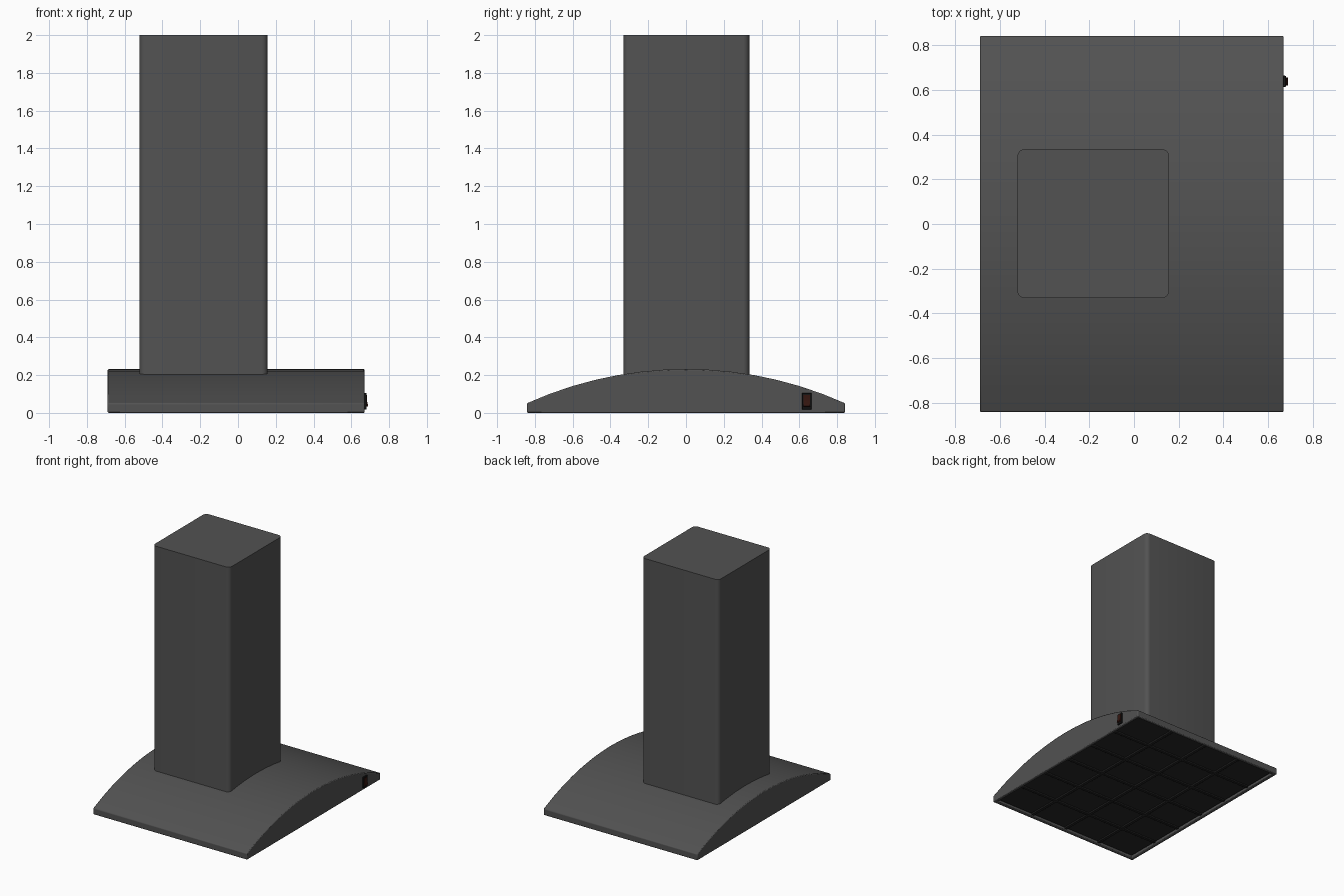
import bpy, bmesh, math

if "Cube" in bpy.data.objects:
    bpy.data.objects.remove(bpy.data.objects["Cube"])


def material(name, rgb):
    m = bpy.data.materials.new(name)
    m.diffuse_color = (*rgb, 1)
    m.use_nodes = True
    m.node_tree.nodes["Principled BSDF"].inputs["Base Color"].default_value = m.diffuse_color
    return m


STEEL = material("dark_steel", (0.085, 0.085, 0.085))
MESH = material("filter_black", (0.02, 0.02, 0.02))
BLACK = material("switch_black", (0.008, 0.008, 0.008))
RED = material("rocker_dark_red", (0.035, 0.008, 0.005))


def finish(bm, name, mat, bevel=0, segments=2):
    bmesh.ops.recalc_face_normals(bm, faces=bm.faces)
    me = bpy.data.meshes.new(name)
    bm.to_mesh(me)
    bm.free()
    ob = bpy.data.objects.new(name, me)
    bpy.context.collection.objects.link(ob)
    me.materials.append(mat)
    if bevel:
        mod = ob.modifiers.new("Bevel", 'BEVEL')
        mod.width, mod.segments = bevel, segments
        mod.limit_method, mod.angle_limit = 'ANGLE', math.radians(35)
    bpy.ops.object.select_all(action='DESELECT')
    ob.select_set(True)
    bpy.context.view_layer.objects.active = ob
    bpy.ops.object.shade_smooth_by_angle(angle=math.radians(35))
    return ob


def extrude(points, vector):
    bm = bmesh.new()
    face = bm.faces.new([bm.verts.new(p) for p in points])
    new = bmesh.ops.extrude_face_region(bm, geom=[face])
    bmesh.ops.translate(bm, vec=vector,
                        verts=[v for v in new["geom"] if isinstance(v, bmesh.types.BMVert)])
    return bm


def box(name, x0, x1, y0, y1, z0, z1, mat, bevel=0):
    bm = extrude([(x0, y0, z0), (x1, y0, z0), (x1, y1, z0), (x0, y1, z0)], (0, 0, z1 - z0))
    return finish(bm, name, mat, bevel)


X0, X1, Y = -0.69, 0.67, 0.842

# Arched canopy with a recessed underside
R, TOP = 2.05, 0.232
N = 14
arc = [(X0, y, TOP - R + math.sqrt(R * R - y * y))
       for y in (Y - 2 * Y * i / N for i in range(N + 1))]
bm = extrude([(X0, -Y, 0), (X0, Y, 0)] + arc, (X1 - X0, 0, 0))
bmesh.ops.recalc_face_normals(bm, faces=bm.faces)
bottom = min(bm.faces, key=lambda f: f.normal.z)
bmesh.ops.inset_region(bm, faces=[bottom], thickness=0.035)
new = bmesh.ops.extrude_face_region(bm, geom=[bottom])
bmesh.ops.translate(bm, vec=(0, 0, 0.025),
                    verts=[v for v in new["geom"] if isinstance(v, bmesh.types.BMVert)])
if bottom.is_valid:
    bmesh.ops.delete(bm, geom=[bottom], context='FACES_ONLY')
finish(bm, "canopy", STEEL, 0.006)

# Chimney with rounded vertical corners
cx0, cx1, cy0, cy1, r = -0.522, 0.157, -0.332, 0.335, 0.032
outline = []
for k, (cx, cy) in enumerate([(cx1 - r, cy1 - r), (cx0 + r, cy1 - r),
                              (cx0 + r, cy0 + r), (cx1 - r, cy0 + r)]):
    for i in range(6):
        a = math.radians(90 * k + 18 * i)
        outline.append((cx + r * math.cos(a), cy + r * math.sin(a), 0.2))
finish(extrude(outline, (0, 0, 1.8)), "chimney", STEEL)

# Filter panel and its grid of bars
fx0, fx1, fy = X0 + 0.035, X1 - 0.035, Y - 0.035
box("filter_panel", fx0, fx1, -fy, fy, 0.016, 0.03, MESH)
W, NX, NY = 0.012, 4, 6
for i in range(1, NX):
    x = fx0 + (fx1 - fx0) * i / NX
    box(f"filter_bar_long_{i}", x - W, x + W, -fy, fy, 0.004, 0.02, MESH, 0.003)
for i in range(1, NY):
    y = -fy + 2 * fy * i / NY
    box(f"filter_bar_cross_{i}", fx0, fx1, y - W, y + W, 0.005, 0.02, MESH, 0.003)

# Rocker switch on the right side
box("switch_frame", 0.66, 0.68, 0.614, 0.664, 0.018, 0.105, BLACK, 0.003)
rocker = [(0.67, 0.095), (0.682, 0.095), (0.682, 0.065), (0.69, 0.036), (0.67, 0.028)]
finish(extrude([(x, 0.621, z) for x, z in rocker], (0, 0.036, 0)), "switch_rocker", RED)
